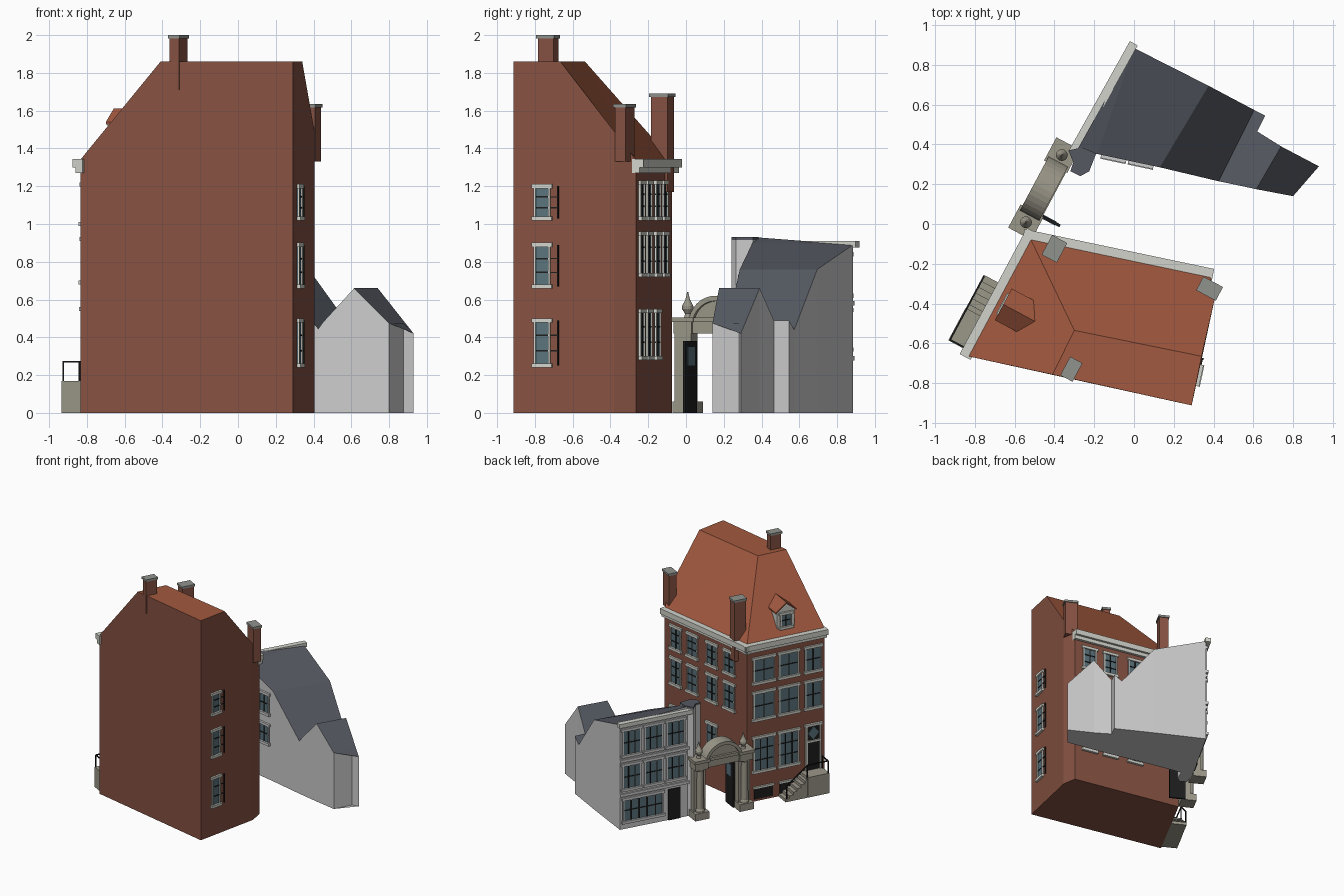
import bpy, bmesh, math
from mathutils import Vector, Matrix

if "Cube" in bpy.data.objects:
    bpy.data.objects.remove(bpy.data.objects["Cube"])

def material(name, rgb):
    m = bpy.data.materials.new(name)
    m.diffuse_color = (*rgb, 1)
    m.use_nodes = True
    m.node_tree.nodes["Principled BSDF"].inputs["Base Color"].default_value = m.diffuse_color
    return m

BRICK = material("brick", (0.24, 0.085, 0.055))
TILE = material("roof_tile", (0.36, 0.10, 0.05))
SLATE = material("slate", (0.09, 0.10, 0.12))
STONE = material("stone", (0.33, 0.31, 0.25))
TRIM = material("trim", (0.65, 0.65, 0.60))
CAP = material("cap_stone", (0.28, 0.29, 0.27))
GLASS = material("glass", (0.10, 0.17, 0.20))
BLACK = material("black_paint", (0.012, 0.012, 0.012))

parts = {}

def part(name, mat):
    if name not in parts:
        parts[name] = (bmesh.new(), mat)
    return parts[name][0]

def add_faces(name, mat, faces):
    bm = part(name, mat)
    for f in faces:
        pts = []
        for p in f:
            if not any((Vector(p) - Vector(q)).length < 1e-5 for q in pts):
                pts.append(p)
        if len(pts) > 2:
            bm.faces.new([bm.verts.new(p) for p in pts])

def prism(name, mat, low, high):
    k = len(low)
    add_faces(name, mat, [low, high] + [[low[i], low[(i+1) % k], high[(i+1) % k], high[i]] for i in range(k)])

class Wall:
    """Local frame on a facade: u along it, n outward, z up."""
    def __init__(self, a, b, flip=1):
        self.o = Vector((*a, 0))
        d = Vector((b[0]-a[0], b[1]-a[1], 0))
        self.len = d.length
        self.u = d.normalized()
        self.n = Vector((-self.u.y, self.u.x, 0)) * flip
    def at(self, u, n, z):
        return self.o + self.u*u + self.n*n + Vector((0, 0, z))
    def box(self, name, mat, u0, u1, n0, n1, z0, z1):
        c = [(u0, n0), (u1, n0), (u1, n1), (u0, n1)]
        prism(name, mat, [self.at(*p, z0) for p in c], [self.at(*p, z1) for p in c])
    def lathe(self, name, mat, u, n, rings, seg=12):
        loops = [[self.at(u + r*math.cos(2*math.pi*i/seg), n + r*math.sin(2*math.pi*i/seg), z)
                  for i in range(seg)] for r, z in rings]
        add_faces(name, mat, [loops[0], loops[-1]] + [
            [a[i], a[(i+1) % seg], b[(i+1) % seg], b[i]]
            for a, b in zip(loops, loops[1:]) for i in range(seg)])
    def window(self, tag, u0, u1, z0, z1, cols=2, rows=2, sill=TRIM):
        f = 0.011
        self.box(tag+"_glass", GLASS, u0, u1, -0.01, 0.004, z0, z1)
        for a, b in ((u0, u0+f), (u1-f, u1)):
            self.box(tag+"_frames", sill, a, b, 0, 0.012, z0, z1)
        for i in range(1, cols):
            u = u0 + (u1-u0)*i/cols
            self.box(tag+"_bars", BLACK, u-.004, u+.004, 0, 0.009, z0, z1)
        for i in range(1, rows):
            z = z0 + (z1-z0)*i/rows
            self.box(tag+"_bars", BLACK, u0, u1, 0, 0.008, z-.004, z+.004)
        self.box(tag+"_lintels", sill, u0-.01, u1+.01, 0, 0.016, z1-f, z1+f)
        self.box(tag+"_sills", sill, u0-.01, u1+.01, 0, 0.02, z0-f, z0+f)

# Tall brick house: walls with two gables, hipped roof with flat top
B, C, D1, D, E = (-.835, -.665), (.29, -.912), (.405, -.38), (.385, -.265), (-.52, -.075)
P, Q, R = (-.30, -.535, 1.86), (-.41, -.757, 1.86), (.34, -.665, 1.86)
b = [(*p, 0) for p in (B, C, D1, D, E)]
tB, tC, tD1, tD, tE = (*B, 1.34), (*C, 1.86), (*D1, 1.49), (*D, 1.34), (*E, 1.34)
add_faces("brick_house_walls", BRICK, [b, [b[0], b[1], tC, Q, tB], [b[1], b[2], tD1, R, tC],
          [b[2], b[3], tD, tD1], [b[3], b[4], tE, tD], [b[4], b[0], tB, tE]])
add_faces("brick_house_roof", TILE, [[tB, tE, P, Q], [tE, tD, P], [tD, tD1, R, P], [Q, P, R, tC]])

west = Wall(E, B, -1)
north = Wall(E, D, 1)
east = Wall(C, D1, -1)

# Cornices
for w in (west, north):
    w.box("main_cornice", TRIM, -.03, w.len+.01, -.02, .022, 1.27, 1.31)
    w.box("main_cornice", TRIM, -.04, w.len+.01, -.02, .042, 1.30, 1.345)

# Windows of the brick house
for z0, z1 in ((1.0, 1.21), (.69, .92), (.25, .54)):
    for u0, u1 in ((.05, .235), (.27, .445), (.495, .64)):
        if not (u0 > .4 and z0 < .3):
            west.window("west_window", u0, u1, z0, z1, 3 if z0 < .3 else 2, 3 if z0 < .3 else 2)
for z0, z1 in ((1.03, 1.22), (.73, .95), (.29, .54)):
    for u in (.195, .39, .61, .795):
        if not (u < .2 and z0 < .3):
            north.window("north_window", u-.06, u+.06, z0, z1, 2, 3)
for z0, z1 in ((1.03, 1.2), (.67, .89), (.25, .49)):
    east.window("east_window", .11, .2, z0, z1, 1, 3)
    east.box("east_window_bars", BLACK, .236, .244, 0, .01, z0, z1)
    for k in (.33, .67):
        z = z0 + (z1-z0)*k
        east.box("east_window_bars", BLACK, .2, .24, 0, .006, z-.003, z+.003)
for u0, u1 in ((.06, .22), (.28, .42)):
    west.box("cellar_window", BLACK, u0, u1, -.01, .008, .02, .11)
    west.box("cellar_lintel", TRIM, u0-.01, u1+.01, 0, .015, .11, .125)

# Front door with diamond light
west.box("front_door", BLACK, .515, .62, -.01, .008, .17, .41)
for a, c in ((.50, .515), (.62, .635)):
    west.box("door_surround", TRIM, a, c, 0, .016, .17, .55)
west.box("door_surround", TRIM, .50, .635, 0, .016, .405, .42)
west.box("door_surround", TRIM, .49, .645, 0, .02, .54, .56)
west.box("door_light_panel", BLACK, .515, .62, -.01, .006, .42, .54)
dia = [(.567, .425), (.612, .48), (.567, .535), (.522, .48)]
prism("diamond_light", GLASS, [west.at(u, 0, z) for u, z in dia], [west.at(u, .012, z) for u, z in dia])

# Entrance steps and railing
for i in range(6):
    west.box("entrance_steps", STONE, .27+.033*i, .48, .0, .123, 0, .17*(i+1)/7)
west.box("entrance_landing", STONE, .46, .645, 0, .125, 0, .17)
def rail(p, q, r=.004):
    p, q = west.at(*p), west.at(*q)
    m = (q-p).to_track_quat('Z', 'Y').to_matrix()
    c = [m @ Vector((x*r, y*r, 0)) for x, y in ((-1, -1), (1, -1), (1, 1), (-1, 1))]
    prism("stair_railing", BLACK, [p+v for v in c], [q+v for v in c])
for p, q in (((.28, .118, .0), (.28, .118, .13)), ((.46, .118, .15), (.46, .118, .272)),
             ((.638, .118, .15), (.638, .118, .272)), ((.638, .02, .15), (.638, .02, .272)),
             ((.28, .118, .13), (.46, .118, .272)), ((.46, .118, .272), (.638, .118, .272)),
             ((.638, .118, .272), (.638, .02, .272))):
    rail(p, q)

# Chimneys: position, half sizes along/out of the west facade, bottom, top
for x, y, hu, hn, z0, z1 in ((-.315, -.73, .046, .028, 1.71, 2.0), (-.40, -.125, .049, .036, 1.17, 1.69),
                             (.38, -.325, .032, .049, 1.33, 1.635)):
    d = Vector((x, y, 0)) - west.o
    u, n = d.dot(west.u), d.dot(west.n)
    west.box("chimneys", BRICK, u-hu, u+hu, n-hn, n+hn, z0, z1-.015)
    west.box("chimney_caps", CAP, u-hu-.007, u+hu+.007, n-hn-.007, n+hn+.007, z1-.018, z1)

# Dormer
um, n0 = .355, -.034
f = [west.at(um-.075, n0-.01, 1.36), west.at(um+.075, n0-.01, 1.36), west.at(um+.075, n0-.01, 1.54),
     west.at(um, n0-.01, 1.60), west.at(um-.075, n0-.01, 1.54)]
prism("dormer_body", TRIM, f, [p - west.n*.12 for p in f])
for s in (-1, 1):
    q = [west.at(um, n0, 1.612), west.at(um+s*.09, n0, 1.54),
         west.at(um+s*.09, n0-.125, 1.54), west.at(um, n0-.18, 1.612)]
    prism("dormer_roof", TILE, q, [p - Vector((0, 0, .012)) for p in q])
dormer = Wall(west.at(0, n0-.01, 0).xy, west.at(1, n0-.01, 0).xy, -1)
dormer.window("dormer_window", um-.05, um+.05, 1.40, 1.52)

# Gateway: two piers with columns and finials, entablature, segmental pediment
GN = .06
for u in (-.063, -.446):
    west.box("gate_plinth", STONE, u-.06, u+.06, GN-.06, GN+.06, 0, .06)
    west.box("gate_pier", STONE, u-.05, u+.05, GN-.055, GN+.015, .05, .44)
    west.lathe("gate_column", STONE, u, GN+.02, [(.036, .06), (.036, .075), (.03, .085), (.026, .40), (.036, .42), (.036, .44)])
    west.box("gate_capital", STONE, u-.055, u+.055, GN-.058, GN+.055, .42, .48)
    west.box("gate_capital", STONE, u-.066, u+.066, GN-.066, GN+.066, .48, .505)
    west.lathe("gate_finial", STONE, u, GN, [(.02, .50), (.014, .525), (.03, .55), (.03, .565), (.012, .60), (.003, .64)])
west.box("gate_lintel", STONE, -.40, -.11, GN-.05, GN+.035, .42, .48)
west.box("gate_lintel", STONE, -.40, -.11, GN-.06, GN+.05, .48, .505)
def arc(c, h, k=14):
    r = (c*c+h*h)/(2*h)
    a = math.asin(min(1, c/r))
    return [(-.2545 + r*math.sin(-a+2*a*i/k), .50 + h - r + r*math.cos(-a+2*a*i/k)) for i in range(k+1)]
outer, inner = arc(.155, .12), arc(.13, .092)
prism("gate_tympanum", STONE, [west.at(u, GN-.035, z) for u, z in inner], [west.at(u, GN+.03, z) for u, z in inner])
ring = lambda n: [[west.at(u, n, z) for u, z in a] for a in (outer, inner)]
(oa, ia), (ob, ib) = ring(GN-.055), ring(GN+.055)
for i in range(14):
    prism("gate_arch", STONE, [oa[i], oa[i+1], ia[i+1], ia[i]], [ob[i], ob[i+1], ib[i+1], ib[i]])
# Open gate leaf
west.box("gate_leaf", BLACK, -.135, -.12, -.10, .03, 0, .38)
west.box("gate_leaf_pane", GLASS, -.138, -.117, -.075, 0, .25, .35)

# Grey house: strips of roof between south and north edge points
S = [(-.29, .365, .93), (-.185, .352, .90), (.13, .285, .76), (.425, .215, .445), (.45, .21, .48), (.45, .21, .48),
     (.615, .175, .66), (.80, .14, .475), (.875, .28, .475)]
N = [(0, .885, .89), (0, .885, .89), (.375, .695, .76), (.605, .573, .44), (.66, .545, .49), (.62, .465, .49),
     (.74, .39, .66), (.93, .29, .42), (.93, .29, .42)]
g = lambda p: (p[0], p[1], 0)
for i in range(len(S)-1):
    s, t, m, n = S[i], S[i+1], N[i+1], N[i]
    add_faces("grey_house_roof", SLATE, [[s, t, m, n]])
    add_faces("grey_house_walls", None, [[g(s), g(t), t, s], [g(m), g(n), n, m], [g(s), g(t), g(m), g(n)]])
add_faces("grey_house_walls", None, [[g(S[0]), g(N[0]), N[0], S[0]], [g(S[-1]), g(N[-1]), N[-1], S[-1]]])
# Corner turret beside the gate
tur = [(-.33, .37), (-.26, .385), (-.19, .355), (-.225, .265), (-.27, .24), (-.32, .265), (-.305, .31)]
prism("corner_turret", None, [(x, y, 0) for x, y in tur], [(x, y, .915) for x, y in tur])
prism("corner_turret_roof", SLATE, [(x, y, .915) for x, y in tur], [(x, y, .93) for x, y in tur])

# Grey house street front: cornice, bands, windows, shop front, door
gw = Wall(N[0][:2], S[0][:2], -1)
L = gw.len
gw.box("grey_house_cornice", TRIM, -.02, L+.01, -.01, .035, .875, .91)
for z in (.29, .58):
    gw.box("grey_house_band", None, 0, L, 0, .012, z-.012, z+.012)
for z0, z1 in ((.62, .84), (.335, .545)):
    for t in (.03, .345, .66):
        gw.window("grey_house_window", t*L, (t+.27)*L, z0, z1, 3, 2, None)
gw.window("shop_window", .04*L, .62*L, .06, .255, 5, 2, None)
gw.box("grey_house_door", BLACK, .69*L, .86*L, 0, .008, 0, .26)
gs = Wall(S[1][:2], S[2][:2], -1)
for z0, z1 in ((.55, .72), (.30, .46)):
    for u in (.03, .17):
        gs.window("side_window", u, u+.11, z0, z1, 2, 2, None)

# Turn every collected part into an object
for name, (bm, mat) in parts.items():
    if not name.endswith("tympanum"):
        bmesh.ops.remove_doubles(bm, verts=bm.verts, dist=1e-5)
    bmesh.ops.recalc_face_normals(bm, faces=bm.faces)
    me = bpy.data.meshes.new(name)
    bm.to_mesh(me)
    bm.free()
    if mat:
        me.materials.append(mat)
    bpy.context.collection.objects.link(bpy.data.objects.new(name, me))
